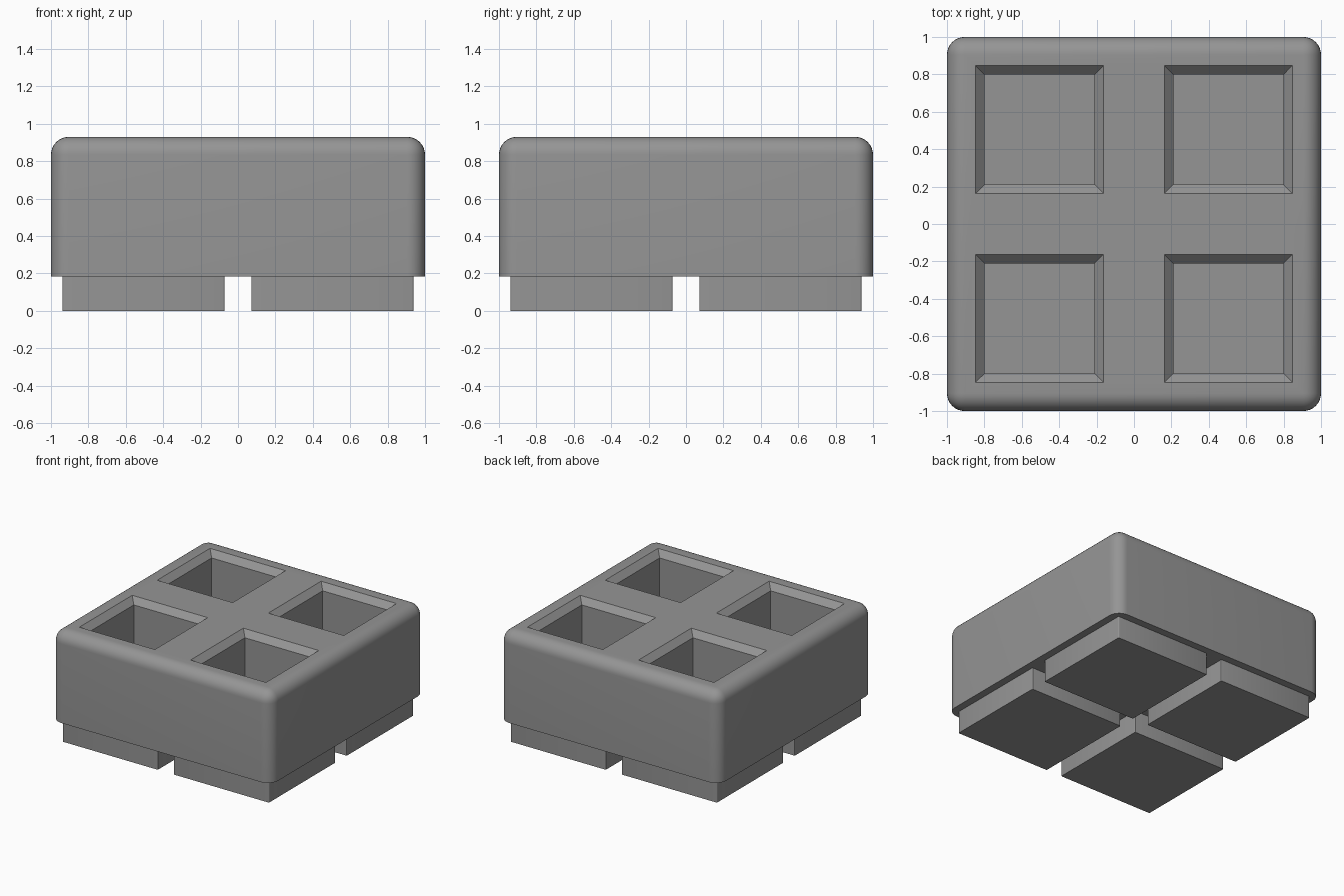
import bpy, bmesh, math

if "Cube" in bpy.data.objects:
    bpy.data.objects.remove(bpy.data.objects["Cube"])

BASE, TOP = 0.185, 0.93          # underside and top of the body
FLOOR, CHAMFER = 0.25, 0.048     # pocket floor and rim chamfer
PITCH = 0.505                    # distance of each cell from the centre lines

grey = bpy.data.materials.new("mid grey")
grey.diffuse_color = (0.3, 0.3, 0.3, 1)
grey.use_nodes = True
grey.node_tree.nodes["Principled BSDF"].inputs["Base Color"].default_value = grey.diffuse_color


def add_object(name, bm):
    bmesh.ops.recalc_face_normals(bm, faces=bm.faces)
    mesh = bpy.data.meshes.new(name)
    bm.to_mesh(mesh)
    bm.free()
    mesh.materials.append(grey)
    obj = bpy.data.objects.new(name, mesh)
    bpy.context.collection.objects.link(obj)
    return obj


def smooth(obj):
    bpy.ops.object.select_all(action='DESELECT')
    obj.select_set(True)
    bpy.context.view_layer.objects.active = obj
    bpy.ops.object.shade_smooth_by_angle(angle=math.radians(30))


def box(half, z0, z1, x=0, y=0):
    bm = bmesh.new()
    bmesh.ops.create_cube(bm, size=1)
    for v in bm.verts:
        v.co = (x + v.co.x * 2 * half, y + v.co.y * 2 * half,
                z0 if v.co.z < 0 else z1)
    return bm


def stack(levels, x, y):
    """Closed solid from square sections given as (z, half width)."""
    bm = bmesh.new()
    rings = [[bm.verts.new((x + sx * h, y + sy * h, z))
              for sx, sy in ((-1, -1), (1, -1), (1, 1), (-1, 1))]
             for z, h in levels]
    for a, b in zip(rings, rings[1:]):
        for i in range(4):
            j = (i + 1) % 4
            bm.faces.new((a[i], a[j], b[j], b[i]))
    bm.faces.new(rings[0][::-1])
    bm.faces.new(rings[-1])
    return bm


# Body: rounded on the upright and top edges, sharp underneath
bm = box(1, BASE, TOP)
edges = [e for e in bm.edges if max(v.co.z for v in e.verts) > BASE + 0.1]
bmesh.ops.bevel(bm, geom=edges, offset=0.095, offset_type='OFFSET',
                segments=8, profile=0.5, affect='EDGES')
body = add_object("body", bm)

cells = [(sx * PITCH, sy * PITCH) for sx in (-1, 1) for sy in (-1, 1)]

# Pockets: square wells with a chamfered rim
cutters = []
half = 0.295
for x, y in cells:
    levels = [(FLOOR, half), (TOP - CHAMFER, half),
              (TOP, half + CHAMFER), (TOP + 0.1, half + CHAMFER)]
    cutter = add_object("pocket_cutter", stack(levels, x, y))
    cutter.hide_render = True
    cutters.append(cutter)
    mod = body.modifiers.new("pocket", 'BOOLEAN')
    mod.operation = 'DIFFERENCE'
    mod.solver = 'EXACT'
    mod.object = cutter
bpy.context.view_layer.objects.active = body
for mod in list(body.modifiers):
    bpy.ops.object.modifier_apply(modifier=mod.name)
for cutter in cutters:
    bpy.data.objects.remove(cutter)
smooth(body)

# Feet: four square blocks with slightly eased upright corners
for x, y in cells:
    bm = box(0.433, 0, BASE, x, y)
    edges = [e for e in bm.edges
             if abs(e.verts[0].co.z - e.verts[1].co.z) > 0.1]
    bmesh.ops.bevel(bm, geom=edges, offset=0.008, offset_type='OFFSET',
                    segments=3, profile=0.5, affect='EDGES')
    smooth(add_object("foot", bm))
